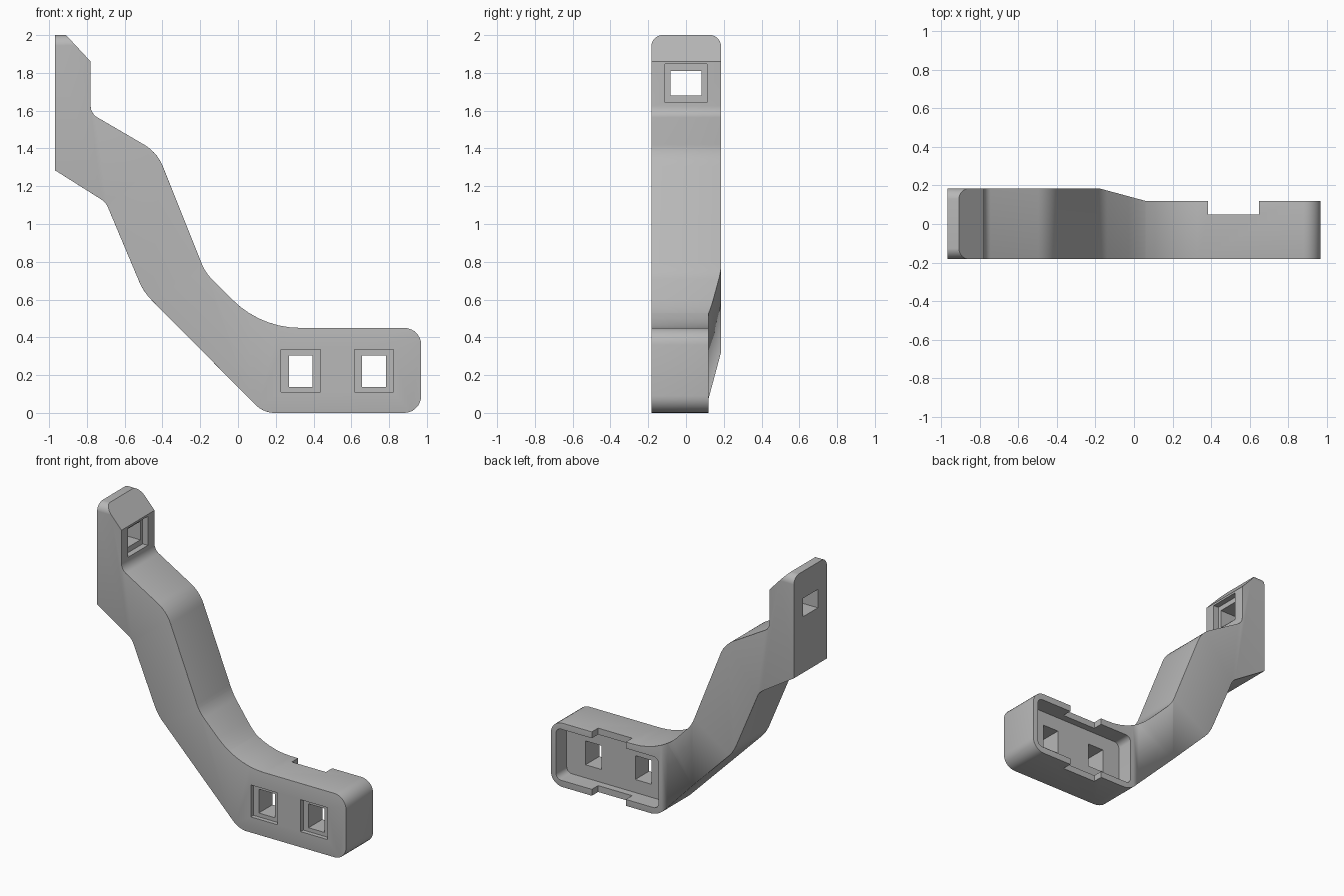
import bpy, bmesh, math
from mathutils import Vector

if "Cube" in bpy.data.objects:
    bpy.data.objects.remove(bpy.data.objects["Cube"], do_unlink=True)

FRONT, BACK, FOOT_BACK = -0.183, 0.185, 0.12
SLOPE_START, SLOPE_END = -0.18, 0.06

grey = bpy.data.materials.new("plain grey")
grey.use_nodes = True
grey.diffuse_color = (0.48, 0.48, 0.48, 1)
grey.node_tree.nodes["Principled BSDF"].inputs["Base Color"].default_value = grey.diffuse_color


def rounded(corners, steps=7):
    """Replace each corner (x, z, tangent length) by a circular arc."""
    pts = []
    for i, (x, z, t) in enumerate(corners):
        p = Vector((x, z))
        if not t:
            pts.append(p)
            continue
        a = (Vector(corners[i - 1][:2]) - p).normalized()
        b = (Vector(corners[(i + 1) % len(corners)][:2]) - p).normalized()
        w = math.sin(a.angle(b) / 2)
        for k in range(steps + 1):
            s = k / steps
            c0, c1, c2 = (1 - s) ** 2, 2 * s * (1 - s) * w, s * s
            pts.append(((p + a * t) * c0 + p * c1 + (p + b * t) * c2) / (c0 + c1 + c2))
    return pts


def prism(points, lo, hi, axis="y"):
    """Extrude a profile along y, or a (y, z) profile along x."""
    bm = bmesh.new()
    place = (lambda p, d: (p.x, d, p.y)) if axis == "y" else (lambda p, d: (d, p.x, p.y))
    rings = [[bm.verts.new(place(p, d)) for p in points] for d in (lo, hi)]
    for ring in rings:
        bm.faces.new(ring)
    n = len(points)
    for i in range(n):
        j = (i + 1) % n
        bm.faces.new((rings[0][i], rings[0][j], rings[1][j], rings[1][i]))
    bmesh.ops.recalc_face_normals(bm, faces=bm.faces)
    return bm


def to_object(name, bm):
    mesh = bpy.data.meshes.new(name)
    bm.to_mesh(mesh)
    bm.free()
    mesh.materials.append(grey)
    ob = bpy.data.objects.new(name, mesh)
    bpy.context.collection.objects.link(ob)
    return ob


def carve(target, bm, operation="DIFFERENCE"):
    cutter = to_object("cutter", bm)
    mod = target.modifiers.new("carve", "BOOLEAN")
    mod.operation, mod.solver, mod.object = operation, "EXACT", cutter
    bpy.context.view_layer.objects.active = target
    bpy.ops.object.modifier_apply(modifier=mod.name)
    bpy.data.objects.remove(cutter, do_unlink=True)


def rect(a0, a1, z0, z1, r=0):
    return rounded([(a0, z0, r), (a1, z0, r), (a1, z1, r), (a0, z1, r)])


# Arm side profile, clockwise from the top of the mounting plate
profile = rounded([
    (-0.97, 2.0, 0), (-0.91, 2.0, 0), (-0.78, 1.86, 0), (-0.78, 1.585, 0.04),
    (-0.428, 1.38, 0.08), (-0.173, 0.743, 0.05), (0.12, 0.45, 0.21),
    (0.97, 0.45, 0.09), (0.97, 0, 0.09), (0.135, 0, 0.06),
    (-0.5, 0.64, 0.06), (-0.7, 1.115, 0.03), (-0.97, 1.285, 0)])
bm = prism(profile, FRONT, BACK)

# Slope the back face down to the thinner foot
for x in (SLOPE_START, SLOPE_END):
    bmesh.ops.bisect_plane(bm, geom=bm.verts[:] + bm.edges[:] + bm.faces[:],
                           plane_co=(x, 0, 0), plane_no=(1, 0, 0))
for v in bm.verts:
    if v.co.y > 0:
        f = min(max((v.co.x - SLOPE_START) / (SLOPE_END - SLOPE_START), 0), 1)
        v.co.y = BACK + (FOOT_BACK - BACK) * f

# Round the long edges, leaving the mounting plate's back and chamfer crisp
def is_rim(e):
    a, b = (v.co for v in e.verts)
    across = a.y * b.y < 0
    inside = abs(a.x - b.x) < 1e-4 and any(abs(a.x - x) < 1e-4 for x in (SLOPE_START, SLOPE_END))
    plate = max(a.x, b.x) < -0.96 or min(a.z, b.z) > 1.85
    return not (across or inside or plate)

bmesh.ops.bevel(bm, geom=[e for e in bm.edges if is_rim(e)], offset=0.024,
                offset_type="OFFSET", segments=4, profile=0.5,
                affect="EDGES", clamp_overlap=True)
bmesh.ops.recalc_face_normals(bm, faces=bm.faces)
bracket = to_object("bracket_arm", bm)

# Rounded top corners of the mounting plate
carve(bracket, prism(rect(FRONT - 0.0005, BACK + 0.0005, -1, 2.0005, 0.06), -2, 2, "x"), "INTERSECT")

# Pocket in the back of the foot, with a notch through both rims
carve(bracket, prism(rect(0.13, 0.93, 0.045, 0.405, 0.04), 0.0, 0.4))
notch = prism(rect(0.385, 0.65, -0.2, 0.7), 0.05, 0.4)
carve(bracket, notch)

# Foot bolt holes with square counterbores on the front
for cx in (0.332, 0.72):
    carve(bracket, prism(rect(cx - 0.104, cx + 0.104, 0.11, 0.335), -0.4, FRONT + 0.03))
    carve(bracket, prism(rect(cx - 0.063, cx + 0.063, 0.137, 0.305), -0.4, 0.2))

# Mounting plate bolt hole with counterbore
carve(bracket, prism(rect(-0.11, 0.11, 1.642, 1.846), -0.82, -0.5, "x"))
carve(bracket, prism(rect(-0.083, 0.083, 1.68, 1.81), -1.2, -0.5, "x"))

bpy.ops.object.select_all(action="DESELECT")
bracket.select_set(True)
bpy.context.view_layer.objects.active = bracket
bpy.ops.object.shade_smooth_by_angle(angle=math.radians(32))
